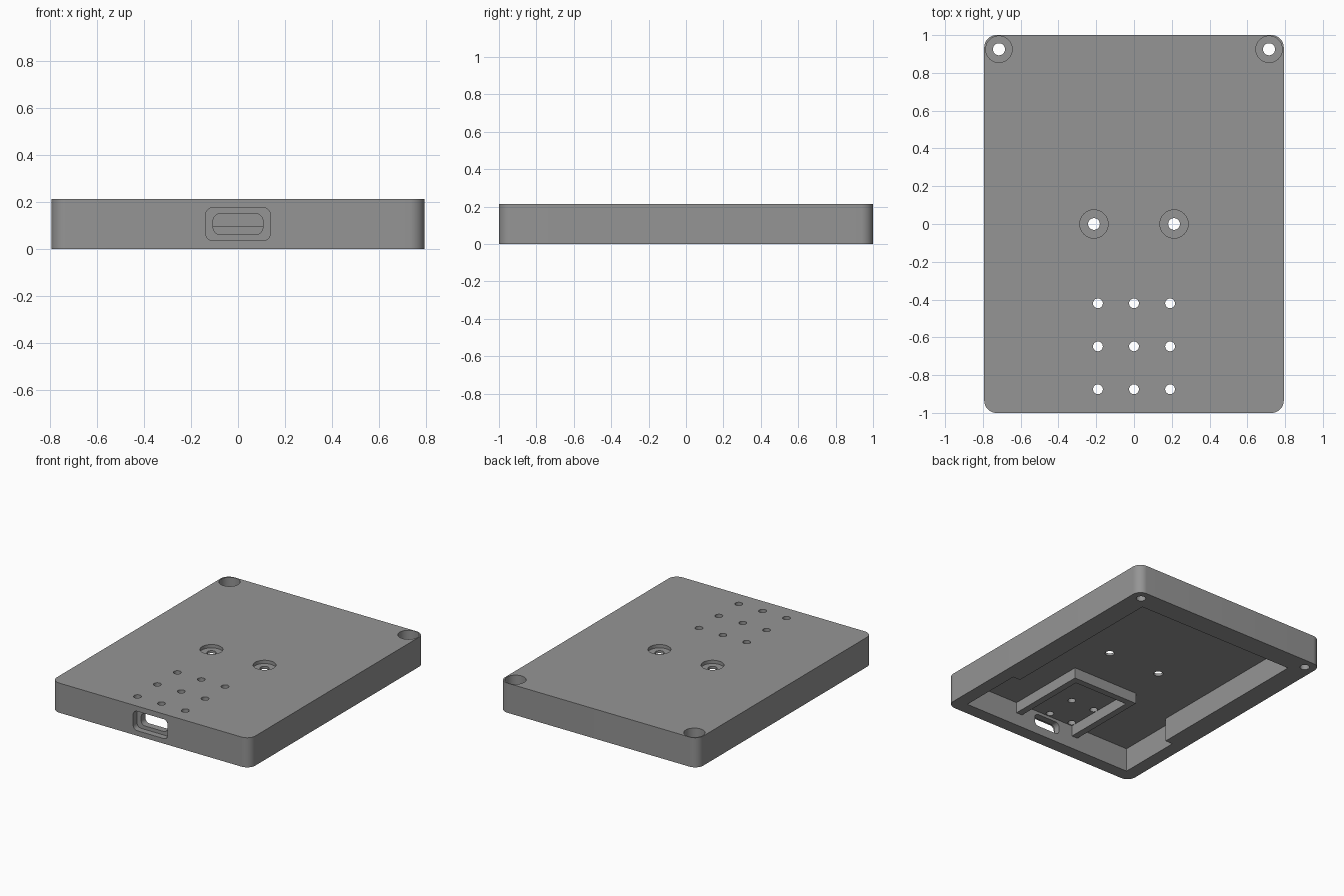
import bpy, bmesh, math
from mathutils import Matrix

if "Cube" in bpy.data.objects:
    bpy.data.objects.remove(bpy.data.objects["Cube"])

H = 0.214        # overall height
FLOOR = 0.172    # cavity ceiling height (underside of the top plate)

grey = bpy.data.materials.new("mid_grey")
grey.diffuse_color = (0.30, 0.30, 0.30, 1)
grey.use_nodes = True
grey.node_tree.nodes["Principled BSDF"].inputs["Base Color"].default_value = grey.diffuse_color


def rounded(w, h, r, seg=8):
    """Outline of a rounded rectangle with half sizes w, h."""
    pts = []
    for i, (sx, sy) in enumerate(((1, 1), (-1, 1), (-1, -1), (1, -1))):
        for k in range(seg + 1):
            a = math.pi / 2 * (i + k / seg)
            pts.append((sx * (w - r) + r * math.cos(a), sy * (h - r) + r * math.sin(a)))
    return pts


def circle(x, y, r, n=32):
    return [(x + r * math.cos(2 * math.pi * k / n), y + r * math.sin(2 * math.pi * k / n))
            for k in range(n)]


def prism(name, pts, z0, z1, matrix=None):
    """Extrude an outline from z0 to z1."""
    bm = bmesh.new()
    face = bm.faces.new([bm.verts.new((x, y, z0)) for x, y in pts])
    top = bmesh.ops.extrude_face_region(bm, geom=[face])["geom"]
    bmesh.ops.translate(bm, vec=(0, 0, z1 - z0),
                        verts=[v for v in top if isinstance(v, bmesh.types.BMVert)])
    if matrix:
        bm.transform(matrix)
    bmesh.ops.recalc_face_normals(bm, faces=bm.faces)
    mesh = bpy.data.meshes.new(name)
    bm.to_mesh(mesh)
    bm.free()
    mesh.materials.append(grey)
    ob = bpy.data.objects.new(name, mesh)
    bpy.context.collection.objects.link(ob)
    return ob


def boolean(target, tool, operation="DIFFERENCE"):
    bpy.context.view_layer.objects.active = target
    mod = target.modifiers.new("cut", "BOOLEAN")
    mod.operation, mod.solver, mod.object = operation, "EXACT", tool
    bpy.ops.object.modifier_apply(modifier=mod.name)
    bpy.data.objects.remove(tool)


# Outer shell
case = prism("case", rounded(0.793, 1.0, 0.065, 12), 0, H)

# Open cavity underneath, wider towards the front
half = [(0.695, -0.906), (0.695, -0.43), (0.636, -0.43), (0.636, 0.845)]
outline = half + [(-x, y) for x, y in reversed(half)]
boolean(case, prism("cavity_cutter", outline, -0.1, FLOOR))

# U-shaped rib around the vent holes, joined to the front wall
rib = [(0.266, -0.92), (0.266, -0.297), (0.218, -0.345), (0.218, -0.92)]
rib = [rib[0], rib[1], (-0.266, -0.297), (-0.266, -0.92),
       (-0.218, -0.92), (-0.218, -0.345), rib[2], rib[3]]
boolean(case, prism("retaining_rib", rib, 0.094, FLOOR + 0.01), "UNION")

# Corner screw holes (deep counterbore) and centre screw holes (shallow)
for side in (-1, 1):
    for x, y, bore, r, depth in ((0.715, 0.925, 0.070, 0.032, 0.11),
                                 (0.212, 0.0, 0.075, 0.031, 0.024)):
        boolean(case, prism("bore_cutter", circle(side * x, y, bore), H - depth, H + 0.1))
        boolean(case, prism("screw_cutter", circle(side * x, y, r), -0.1, H + 0.1))

# Three by three grid of vent holes
for x in (-0.191, 0, 0.191):
    for y in (-0.42, -0.648, -0.875):
        boolean(case, prism("vent_cutter", circle(x, y, 0.026, 24), 0.12, H + 0.1))

# Connector opening in the front wall: shallow recess, then a smaller through slot
for w, h, r, y_end in ((0.138, 0.070, 0.032, -0.955), (0.106, 0.0445, 0.032, -0.85)):
    place = Matrix.Translation((0, 0, 0.1065)) @ Matrix.Rotation(math.pi / 2, 4, "X")
    boolean(case, prism("port_cutter", rounded(w, h, r), -y_end, 1.1, place))

# Smooth curved walls, crisp edges
bpy.ops.object.select_all(action="DESELECT")
case.select_set(True)
bpy.context.view_layer.objects.active = case
bpy.ops.object.shade_smooth_by_angle(angle=math.radians(30))
